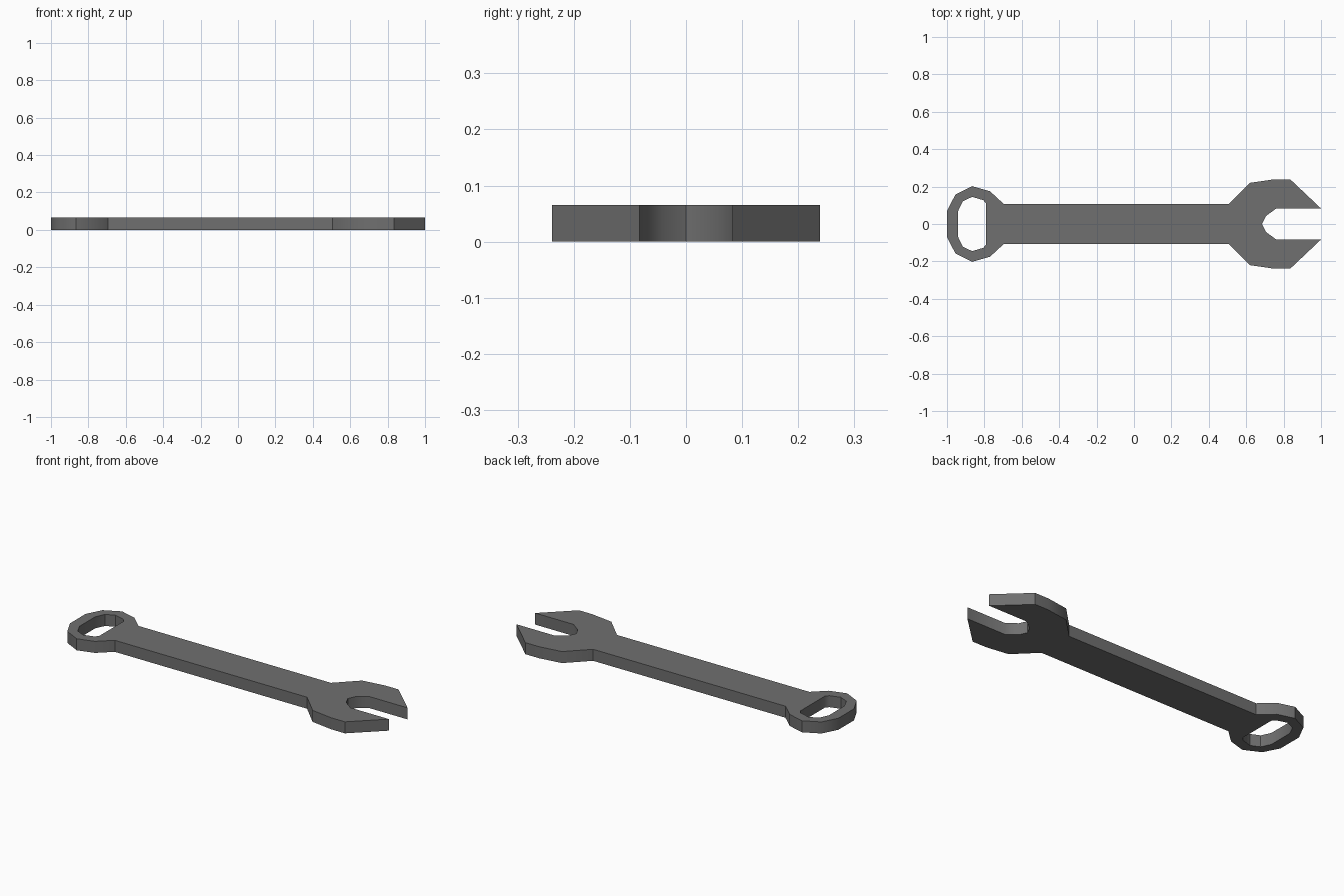
import bpy, bmesh, math

cube = bpy.data.objects.get("Cube")
if cube:
    bpy.data.objects.remove(cube)

# Dark grey steel
steel = bpy.data.materials.new("dark grey steel")
steel.use_nodes = True
colour = (0.16, 0.16, 0.16, 1)
steel.diffuse_color = colour
steel.node_tree.nodes["Principled BSDF"].inputs["Base Color"].default_value = colour

THICKNESS = 0.065

# Half outline, y >= 0
ring_outer = [(-1, 0), (-1, 0.07), (-0.955, 0.157), (-0.865, 0.202), (-0.77, 0.175)]
handle = [(-0.695, 0.106), (0.505, 0.106)]
jaw = [(0.62, 0.22), (0.75, 0.239), (0.835, 0.239), (1, 0.083),
       (0.76, 0.083), (0.705, 0.042), (0.685, 0)]
ring_hole = [(-0.79, 0), (-0.79, 0.108), (-0.805, 0.127), (-0.865, 0.145),
             (-0.915, 0.122), (-0.94, 0.07), (-0.94, 0)]
outline = ring_outer + handle + jaw + ring_hole

# Both halves as flat faces, welded along the middle, then extruded
bm = bmesh.new()
for side in (1, -1):
    bm.faces.new([bm.verts.new((x, y * side, 0)) for x, y in outline])
bmesh.ops.remove_doubles(bm, verts=bm.verts, dist=0.0001)
bmesh.ops.recalc_face_normals(bm, faces=bm.faces)
top = bmesh.ops.extrude_face_region(bm, geom=bm.faces[:], use_keep_orig=True)
top_verts = [g for g in top["geom"] if isinstance(g, bmesh.types.BMVert)]
bmesh.ops.translate(bm, verts=top_verts, vec=(0, 0, THICKNESS))
bmesh.ops.recalc_face_normals(bm, faces=bm.faces)

mesh = bpy.data.meshes.new("spanner")
bm.to_mesh(mesh)
bm.free()
mesh.materials.append(steel)
spanner = bpy.data.objects.new("spanner", mesh)
bpy.context.collection.objects.link(spanner)

# Rounded rims, crisp corners
bpy.ops.object.select_all(action='DESELECT')
spanner.select_set(True)
bpy.context.view_layer.objects.active = spanner
bpy.ops.object.shade_smooth_by_angle(angle=math.radians(39))
